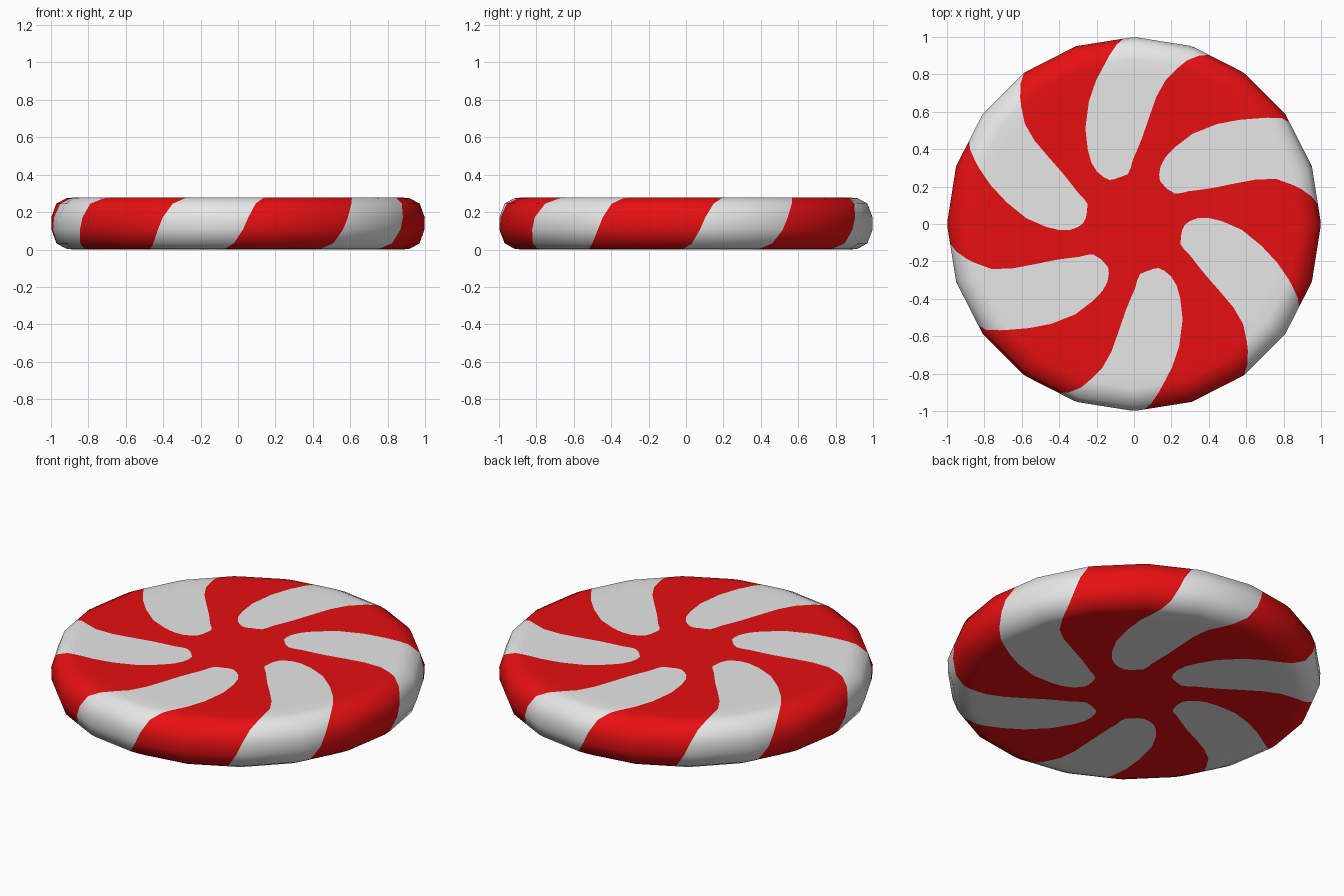
import bpy, math
from mathutils import Vector

if "Cube" in bpy.data.objects:
    bpy.data.objects.remove(bpy.data.objects["Cube"])

SIDES, ARMS, COLS = 20, 6, 12      # rim polygon, white arms, columns per stripe
H, MID = 0.278, 78.75              # thickness, mid-angle of an arm on the equator

# Upper half profile, centre to rim: radius, z, normal tilt, white arm start/end angle
TOP = [
    (0.262, H, 90, 106, 112),
    (0.272, H, 90, 97, 119),
    (0.30, H, 90, 93.5, 123),
    (0.344, H, 90, 91, 125.3),
    (0.40, H, 90, 87.5, 124.8),
    (0.47, H, 90, 84.5, 122),
    (0.58, H, 90, 82, 117),
    (0.70, H, 90, 80, 110.3),
    (0.80, H, 90, 77.5, 104.8),
    (0.88, H, 86, 73.9, 100.4),
    (0.92, 0.274, 70, 72, 98.4),
    (0.973, 0.245, 45, 68.8, 95.6),
    (1.0, 0.172, 10, 66, 93.2),
]
# Lower half is the upper half turned over about a horizontal axis
BOTTOM = [(r, H - z, -t, 2 * MID - b, 2 * MID - a) for r, z, t, a, b in reversed(TOP)]
RINGS = TOP + BOTTOM


def material(name, rgb):
    m = bpy.data.materials.new(name)
    m.diffuse_color = (*rgb, 1)
    m.use_nodes = True
    m.node_tree.nodes["Principled BSDF"].inputs["Base Color"].default_value = m.diffuse_color
    return m


def polygon_factor(deg):
    """Pulls a circle in to a straight-sided polygon."""
    step = 360 / SIDES
    return math.cos(math.radians(step / 2)) / math.cos(math.radians(deg % step - step / 2))


# Rings of points whose columns follow the stripe edges
verts, normals, faces, mats = [], [], [], []
for r, z, tilt, a, b in RINGS:
    t = math.radians(tilt)
    for k in range(ARMS):
        for start, end in ((a, b), (b, a + 360 / ARMS)):
            for i in range(COLS):
                deg = start + (end - start) * i / COLS + k * 360 / ARMS
                c, s = math.cos(math.radians(deg)), math.sin(math.radians(deg))
                f = r * polygon_factor(deg)
                verts.append((f * c, f * s, z))
                normals.append(Vector((c * math.cos(t), s * math.cos(t), math.sin(t))))

n = ARMS * COLS * 2
for j in range(len(RINGS) - 1):
    for i in range(n):
        i2 = (i + 1) % n
        faces.append((j * n + i, (j + 1) * n + i, (j + 1) * n + i2, j * n + i2))
        mats.append(1 if (i // COLS) % 2 == 0 else 0)

# Red centres, top and bottom
top_c, bot_c = len(verts), len(verts) + 1
verts += [(0, 0, H), (0, 0, 0)]
normals += [Vector((0, 0, 1)), Vector((0, 0, -1))]
last = (len(RINGS) - 1) * n
for i in range(n):
    i2 = (i + 1) % n
    faces += [(top_c, i, i2), (bot_c, last + i2, last + i)]
    mats += [0, 0]

mesh = bpy.data.meshes.new("peppermint_disc")
mesh.from_pydata(verts, [], faces)
mesh.materials.append(material("red", (0.82, 0.005, 0.006)))
mesh.materials.append(material("white", (0.82, 0.82, 0.82)))
for p, m in zip(mesh.polygons, mats):
    p.material_index = m
    p.use_smooth = True
mesh.update()
# Round shading over the polygonal rim
mesh.normals_split_custom_set_from_vertices(normals)

disc = bpy.data.objects.new("peppermint_disc", mesh)
bpy.context.collection.objects.link(disc)
